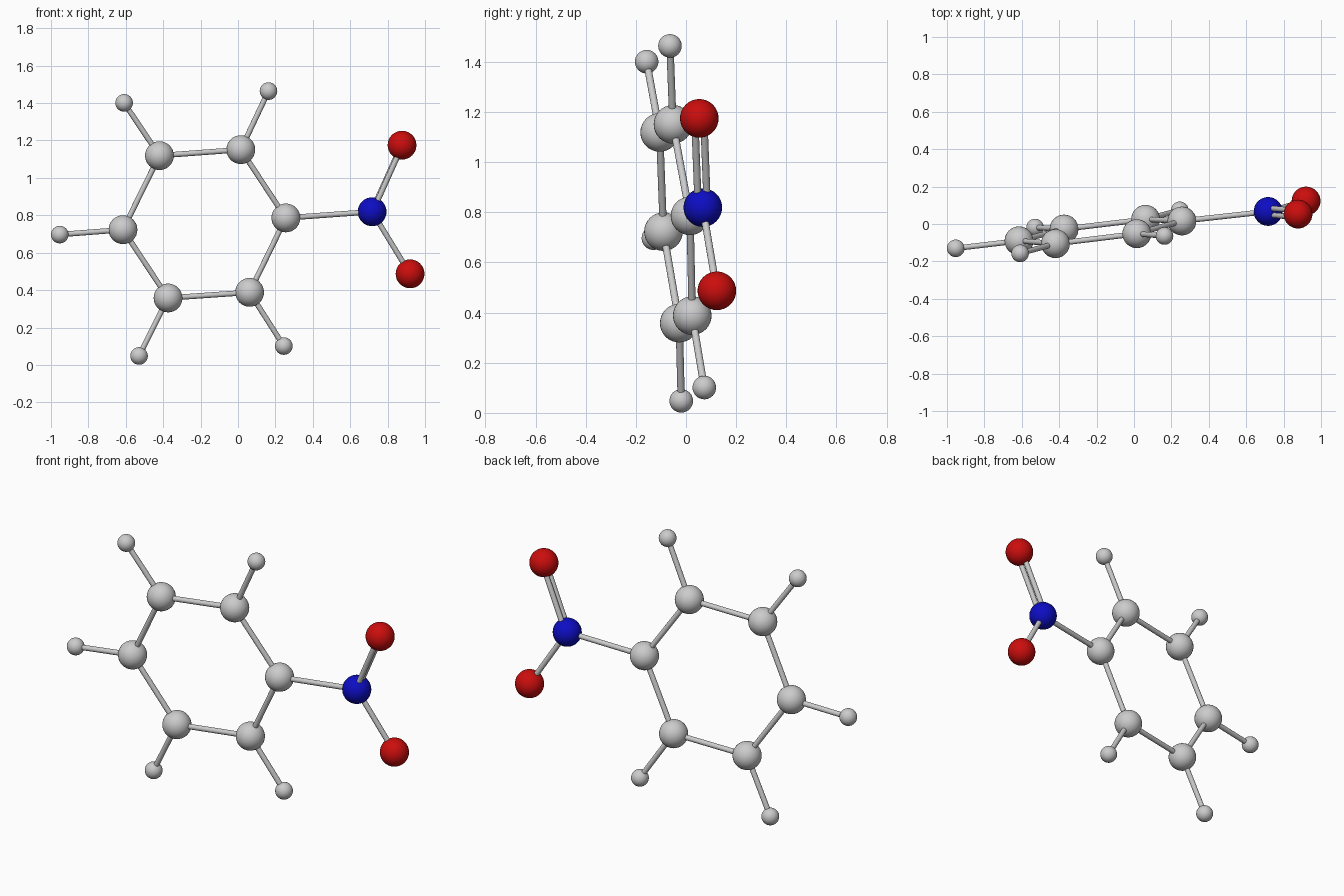
import bpy
from mathutils import Vector

if "Cube" in bpy.data.objects:
    bpy.data.objects.remove(bpy.data.objects["Cube"])

BOND_R = 0.0145


def material(name, rgb):
    m = bpy.data.materials.new(name)
    m.diffuse_color = (*rgb, 1)
    m.use_nodes = True
    m.node_tree.nodes["Principled BSDF"].inputs["Base Color"].default_value = m.diffuse_color
    return m


RED = material("red", (0.6, 0.004, 0.004))
BLUE = material("blue", (0.004, 0.004, 0.55))


def ball(name, pos, radius, mat=None):
    bpy.ops.mesh.primitive_uv_sphere_add(segments=32, ring_count=16, radius=radius, location=pos)
    o = bpy.context.object
    o.name = name
    bpy.ops.object.shade_smooth()
    if mat:
        o.data.materials.append(mat)


def bond(name, a, b, shift=(0, 0, 0)):
    a, b, s = Vector(a), Vector(b), Vector(shift)
    d = b - a
    bpy.ops.mesh.primitive_cylinder_add(vertices=16, radius=BOND_R, depth=d.length,
                                        location=(a + b) / 2 + s)
    o = bpy.context.object
    o.name = name
    o.rotation_mode = 'QUATERNION'
    o.rotation_quaternion = d.to_track_quat('Z', 'Y')
    bpy.ops.object.shade_smooth_by_angle()


# Six-membered ring; the first atom carries the side group
ring = [(0.256, 0.016, 0.786), (0.015, -0.052, 1.151), (-0.420, -0.105, 1.119),
        (-0.615, -0.090, 0.723), (-0.374, -0.027, 0.358), (0.062, 0.025, 0.388)]
for i, p in enumerate(ring):
    ball(f"ring_ball_{i}", p, 0.077)
    bond(f"ring_bond_{i}", p, ring[(i + 1) % 6])

# Small outer balls on the other five ring atoms
outer = [(0.163, -0.064, 1.464), (-0.609, -0.157, 1.401), (-0.953, -0.130, 0.697),
         (-0.529, -0.019, 0.048), (0.245, 0.073, 0.101)]
for i, p in enumerate(outer):
    ball(f"outer_ball_{i}", p, 0.047)
    bond(f"outer_bond_{i}", ring[i + 1], p)

# Side group: blue centre, two red ends, one joined by a double bond
centre = (0.717, 0.067, 0.819)
upper = (0.877, 0.053, 1.175)
lower = (0.920, 0.123, 0.487)
ball("blue_ball", centre, 0.077, BLUE)
ball("upper_red_ball", upper, 0.077, RED)
ball("lower_red_ball", lower, 0.077, RED)
bond("side_bond", ring[0], centre)
bond("lower_bond", centre, lower)
for i, s in enumerate((-1, 1)):
    bond(f"double_bond_{i}", centre, upper, (-0.002 * s, 0.018 * s, 0.002 * s))
